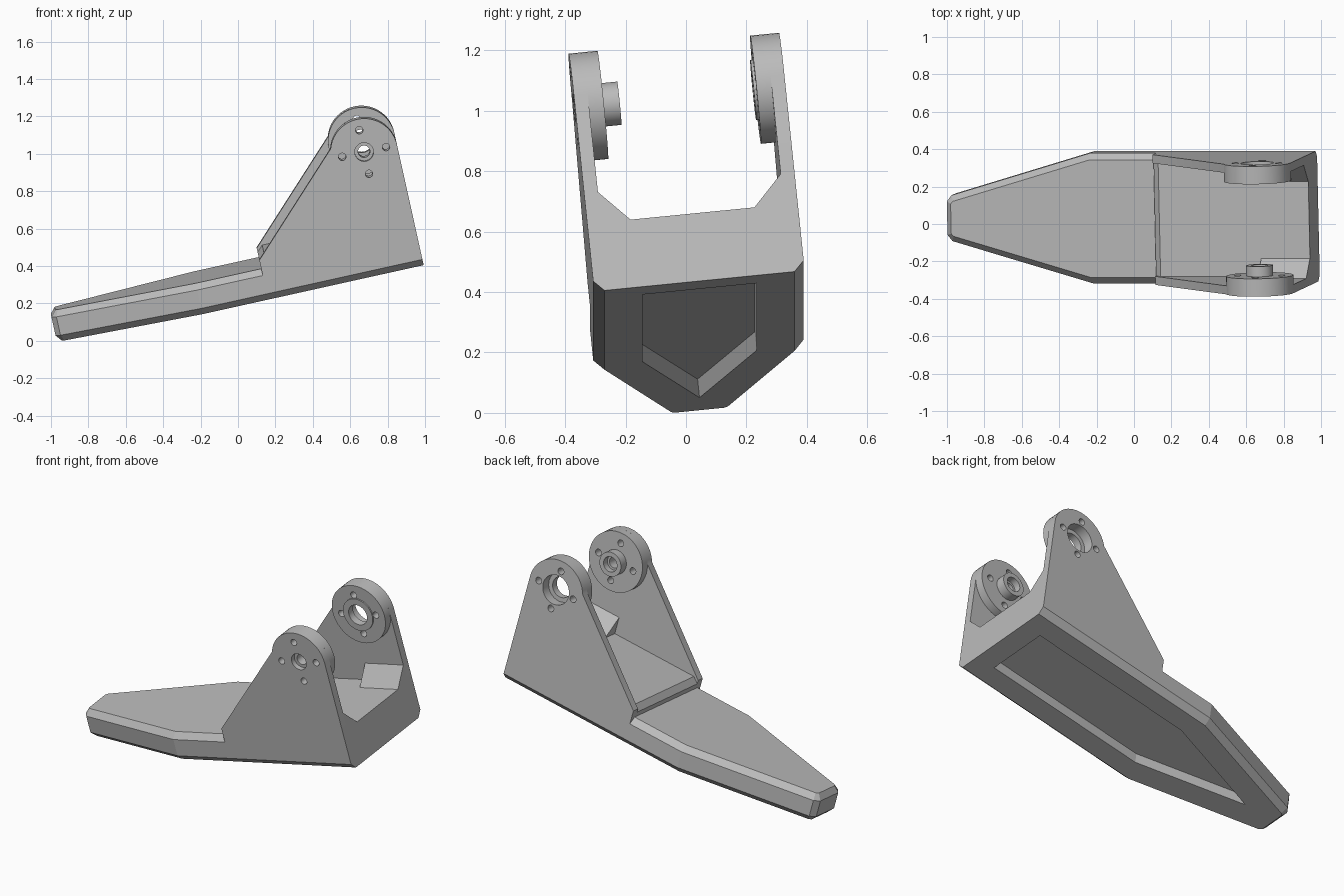
import bpy, bmesh, math
from mathutils import Matrix

cube = bpy.data.objects.get("Cube")
if cube:
    bpy.data.objects.remove(cube, do_unlink=True)

# Whole part is pitched and rolled; everything is built in its own level frame
TILT = Matrix.Rotation(math.radians(-12.5), 4, 'Y') @ Matrix.Rotation(math.radians(5.8), 4, 'X')
MID = 0.066                         # centre line
HALF, INNER = 0.35, 0.304           # outer and inner faces of the side walls
HUB_IN = 0.254                      # inner face of the hubs
SOLE, TOP, FLOOR, HEEL = 0.207, 0.377, 0.437, 1.057
HUB_U, HUB_W, HUB_R = 0.877, 0.873, 0.18

grey = bpy.data.materials.new("plain_grey")
grey.use_nodes = True
colour = (0.5, 0.5, 0.5, 1)
grey.diffuse_color = colour
grey.node_tree.nodes["Principled BSDF"].inputs["Base Color"].default_value = colour


def loft(name, rings):
    """Skin closed rings of equal length and cap both ends."""
    bm = bmesh.new()
    rows = [[bm.verts.new(p) for p in ring] for ring in rings]
    n = len(rows[0])
    for low, high in zip(rows, rows[1:]):
        for i in range(n):
            j = (i + 1) % n
            bm.faces.new((low[i], low[j], high[j], high[i]))
    bm.faces.new(rows[0])
    bm.faces.new(rows[-1])
    bmesh.ops.recalc_face_normals(bm, faces=bm.faces)
    bm.transform(TILT @ Matrix.Translation((0, MID, 0)))
    mesh = bpy.data.meshes.new(name)
    bm.to_mesh(mesh)
    bm.free()
    mesh.materials.append(grey)
    obj = bpy.data.objects.new(name, mesh)
    bpy.context.collection.objects.link(obj)
    return obj


def prism(name, points, axis, start, end):
    """Extrude a flat outline along one axis."""
    def place(p, t):
        q = list(p)
        q.insert(axis, t)
        return q
    return loft(name, [[place(p, t) for p in points] for t in (start, end)])


def arc(r, u=HUB_U, w=HUB_W, sweep=360, n=48):
    steps = n if sweep == 360 else n + 1
    angles = [math.radians(sweep * i / n) for i in range(steps)]
    return [(u + r * math.cos(a), w + r * math.sin(a)) for a in angles]


def cut(obj, cutters):
    bpy.context.view_layer.objects.active = obj
    for c in cutters:
        c.hide_render = True
        mod = obj.modifiers.new("cut", 'BOOLEAN')
        mod.operation, mod.solver, mod.object = 'DIFFERENCE', 'EXACT', c
        bpy.ops.object.modifier_apply(modifier=mod.name)


def remove(objs):
    for o in objs:
        bpy.data.objects.remove(o, do_unlink=True)


def both_sides(half):
    return half + [(u, -v) for u, v in reversed(half)]


# Foot: tapered slab with chamfered sole and top edges
wide = both_sides([(HEEL, HALF), (-0.155, HALF), (-0.92, 0.123), (-0.946, 0.09)])
slim = both_sides([(HEEL, 0.316), (-0.155, 0.316), (-0.905, 0.094), (-0.918, 0.08)])
levels = [(slim, SOLE), (wide, SOLE + 0.035), (wide, TOP - 0.034), (slim, TOP)]
foot = loft("foot", [[(u, v, w) for u, v in ring] for ring, w in levels])

# Pointed recess in the sole
pocket = prism("recess_cutter", both_sides([(0.937, 0.19), (-0.09, 0.19)]) + [(-0.726, 0)],
               2, SOLE - 0.1, SOLE + 0.063)
# the point belongs between the two front corners
remove([pocket])
pocket = prism("recess_cutter", [(0.937, 0.19), (-0.09, 0.19), (-0.726, 0),
                                 (-0.09, -0.19), (0.937, -0.19)], 2, SOLE - 0.1, SOLE + 0.063)
cut(foot, [pocket])
remove([pocket])

# Raised heel floor with a chamfered front lip
prism("heel_floor", [(0.205, TOP), (0.205, 0.405), (0.237, FLOOR), (HEEL, FLOOR), (HEEL, TOP)],
      1, -INNER, INNER)

# Side walls, hubs and corner gussets
wall_outline = [(0.205, TOP - 0.034), (HEEL, TOP - 0.034)] + arc(HUB_R, sweep=162, n=24) + [(0.205, 0.427)]
smooth = []
for side, sign in (("left", 1), ("right", -1)):
    wall = prism(side + "_wall", wall_outline, 1, sign * INNER, sign * HALF)
    hub = prism(side + "_hub", arc(HUB_R), 1, sign * HUB_IN, sign * INNER)
    prism(side + "_gusset", [(sign * INNER, FLOOR), (sign * 0.206, FLOOR), (sign * INNER, 0.541)],
          0, 0.79, HEEL)

    # raised ring on the left, longer bearing boss on the right
    reach, radius = (0.008, 0.1) if sign > 0 else (0.055, 0.072)
    tip = HUB_IN - reach
    boss = prism(side + "_boss", arc(radius), 1, sign * tip, sign * HUB_IN)

    # four bolt holes
    bolts = []
    for k in range(4):
        a = k * math.pi / 2
        spot = arc(0.02, HUB_U + 0.12 * math.cos(a), HUB_W + 0.12 * math.sin(a), n=20)
        bolts.append(prism("bolt_cutter", spot, 1, sign * 0.15, sign * 0.4))

    # stepped centre bore
    bore_r, outer_r, depth = (0.062, 0.088, 0.06) if sign > 0 else (0.032, 0.05, 0.03)
    bores = [prism("bore_cutter", arc(bore_r), 1, sign * 0.1, sign * 0.45),
             prism("outer_bore_cutter", arc(outer_r), 1, sign * (HALF - depth), sign * 0.45)]
    if sign < 0:
        bores.append(prism("inner_bore_cutter", arc(0.045), 1, sign * 0.1, sign * (tip + 0.04)))
    cut(wall, bolts + bores)
    cut(hub, bolts + bores)
    cut(boss, bores)
    remove(bolts + bores)
    smooth += [wall, hub, boss]

# Smooth the round surfaces, keep the edges sharp
bpy.ops.object.select_all(action='DESELECT')
for o in smooth:
    o.select_set(True)
bpy.context.view_layer.objects.active = smooth[0]
bpy.ops.object.shade_smooth_by_angle(angle=math.radians(25))
